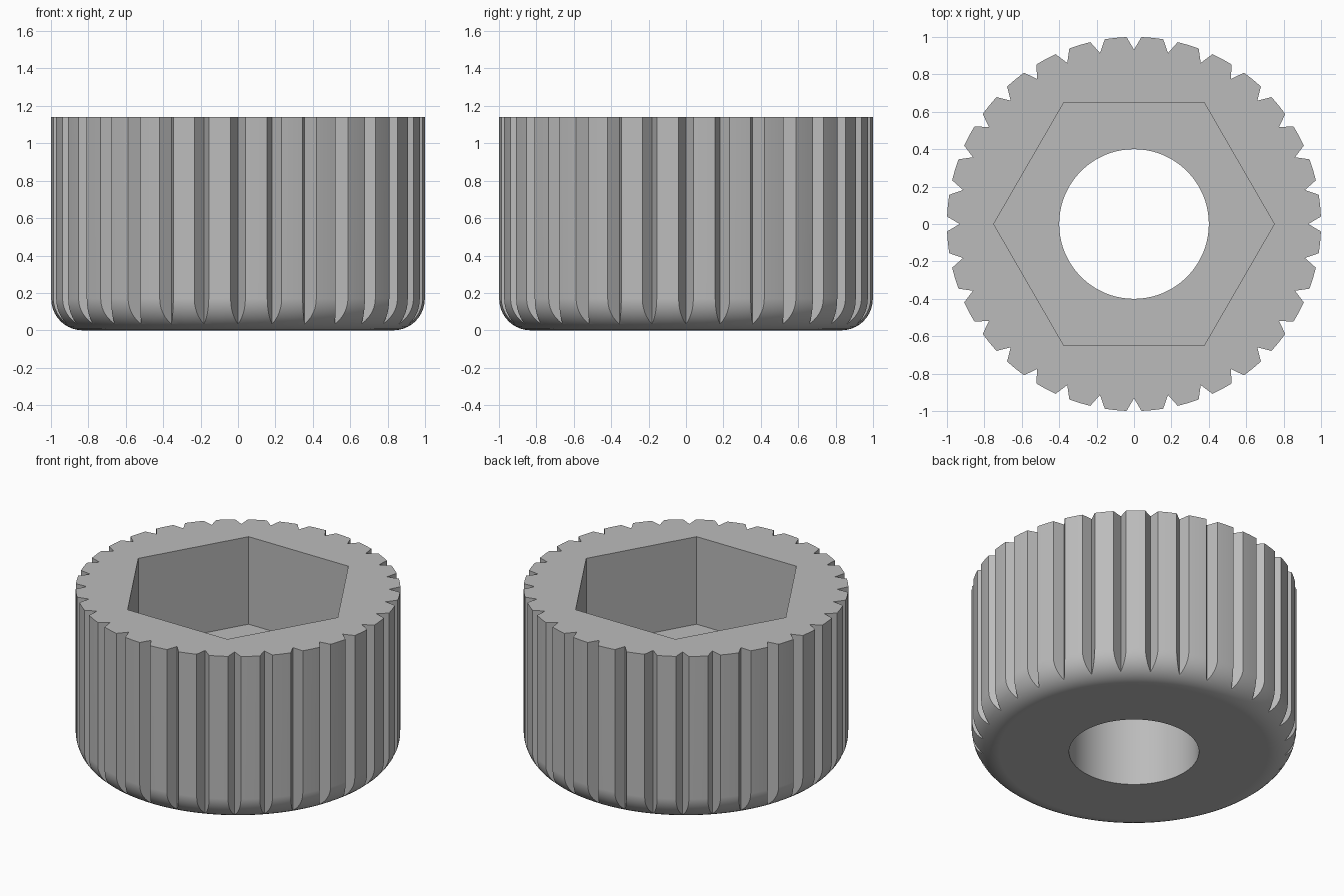
import bpy, bmesh, math
from mathutils import Matrix

if "Cube" in bpy.data.objects:
    bpy.data.objects.remove(bpy.data.objects["Cube"], do_unlink=True)

HEIGHT, RADIUS, BORE, FILLET = 1.14, 1.0, 0.4, 0.17
POCKET_FLOOR, POCKET_RADIUS = 0.545, 0.75
GROOVES, SEGMENTS = 32, 128

grey = bpy.data.materials.new("plain grey")
grey.use_nodes = True
grey.diffuse_color = (0.5, 0.5, 0.5, 1)
grey.node_tree.nodes["Principled BSDF"].inputs["Base Color"].default_value = (0.5, 0.5, 0.5, 1)


def make_object(name, bm):
    bmesh.ops.recalc_face_normals(bm, faces=bm.faces)
    mesh = bpy.data.meshes.new(name)
    bm.to_mesh(mesh)
    bm.free()
    mesh.materials.append(grey)
    obj = bpy.data.objects.new(name, mesh)
    bpy.context.collection.objects.link(obj)
    return obj


def add_prism(bm, outline, bottom, top):
    face = bm.faces.new([bm.verts.new((x, y, bottom)) for x, y in outline])
    moved = bmesh.ops.extrude_face_region(bm, geom=[face])["geom"]
    verts = [v for v in moved if isinstance(v, bmesh.types.BMVert)]
    bmesh.ops.translate(bm, verts=verts, vec=(0, 0, top - bottom))
    return list(face.verts) + verts


# Knob body: closed profile with a rounded lower edge, turned around z
profile = [(BORE, HEIGHT), (BORE, 0)]
for i in range(11):
    a = math.pi / 2 * i / 10
    profile.append((RADIUS - FILLET + FILLET * math.sin(a), FILLET - FILLET * math.cos(a)))
profile.append((RADIUS, HEIGHT))
bm = bmesh.new()
rings = []
for s in range(SEGMENTS):
    a = math.tau * s / SEGMENTS
    rings.append([bm.verts.new((r * math.cos(a), r * math.sin(a), z)) for r, z in profile])
for s in range(SEGMENTS):
    here, after = rings[s], rings[(s + 1) % SEGMENTS]
    for i in range(len(profile)):
        j = (i + 1) % len(profile)
        bm.faces.new((here[i], after[i], after[j], here[j]))
knob = make_object("knurled_knob", bm)

# Hexagonal pocket cutter
bm = bmesh.new()
hexagon = [(POCKET_RADIUS * math.cos(math.tau * i / 6),
            POCKET_RADIUS * math.sin(math.tau * i / 6)) for i in range(6)]
add_prism(bm, hexagon, POCKET_FLOOR, HEIGHT + 0.2)
pocket = make_object("pocket_cutter", bm)

# V-shaped grip groove cutters around the rim
bm = bmesh.new()
for i in range(GROOVES):
    verts = add_prism(bm, [(0.932, 0), (1.068, -0.08), (1.068, 0.08)], -0.2, HEIGHT + 0.2)
    bmesh.ops.rotate(bm, verts=verts, matrix=Matrix.Rotation(math.tau * i / GROOVES, 3, "Z"))
grooves = make_object("groove_cutter", bm)

# Cut the pocket and the grooves
bpy.ops.object.select_all(action="DESELECT")
knob.select_set(True)
bpy.context.view_layer.objects.active = knob
for cutter in (pocket, grooves):
    mod = knob.modifiers.new(cutter.name, "BOOLEAN")
    mod.operation, mod.solver, mod.object = "DIFFERENCE", "EXACT", cutter
    bpy.ops.object.modifier_apply(modifier=mod.name)
    bpy.data.objects.remove(cutter, do_unlink=True)

# Smooth the round surfaces, keep the cut edges crisp
bpy.ops.object.shade_smooth_by_angle(angle=math.radians(25))
weighted = knob.modifiers.new("even_shading", "WEIGHTED_NORMAL")
weighted.keep_sharp = True
